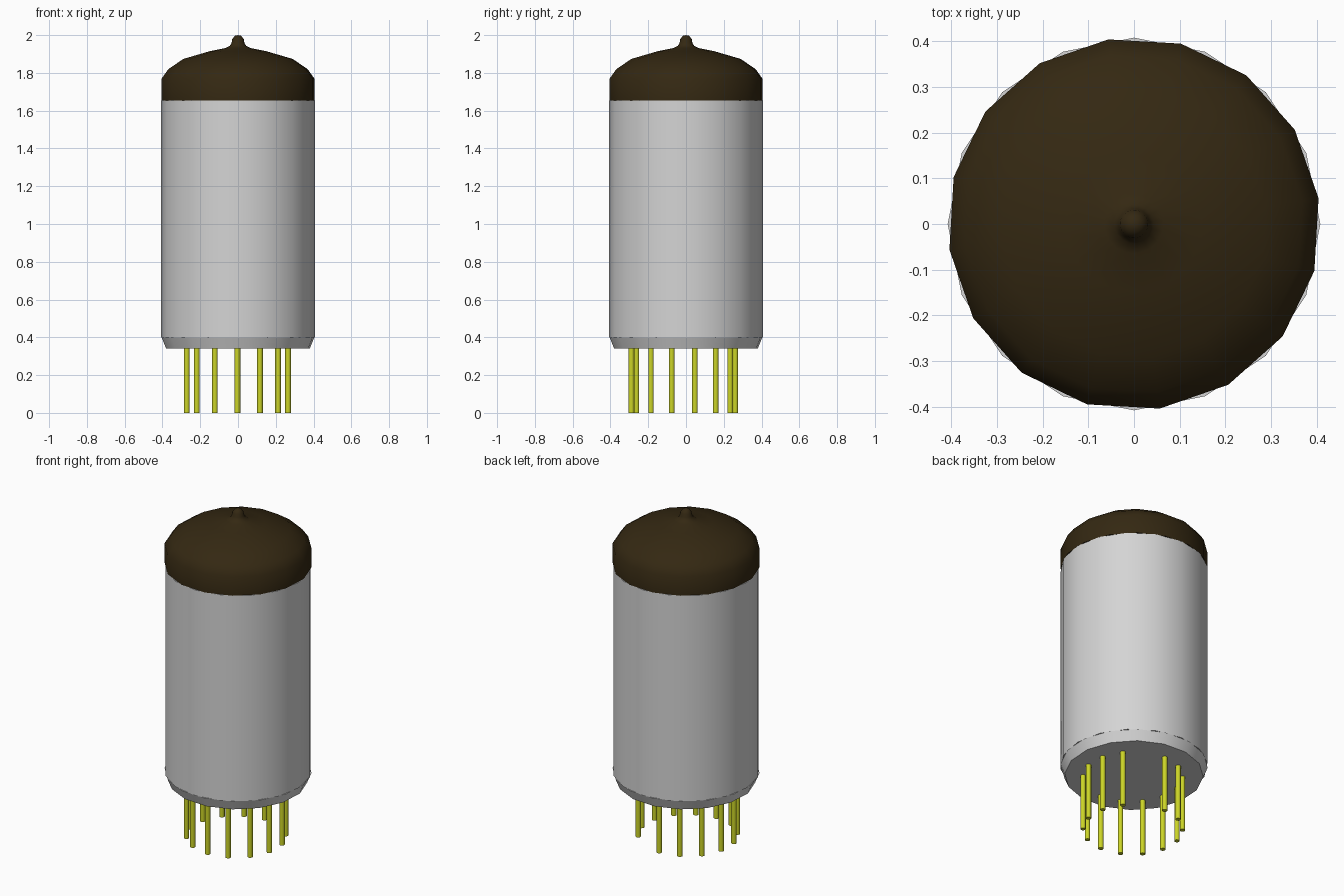
import bpy, bmesh, math

cube = bpy.data.objects.get("Cube")
if cube:
    bpy.data.objects.remove(cube, do_unlink=True)


def material(name, rgb):
    m = bpy.data.materials.new(name)
    m.use_nodes = True
    m.diffuse_color = (*rgb, 1)
    m.node_tree.nodes["Principled BSDF"].inputs["Base Color"].default_value = (*rgb, 1)
    return m


GREY = material("light grey", (0.66, 0.66, 0.66))
BROWN = material("dark brown", (0.034, 0.021, 0.006))
YELLOW = material("yellow green metal", (0.60, 0.66, 0.02))


def lathe(name, profile, mat, sides=16, phase=0.0, location=(0, 0, 0), angle=35):
    """Spin (radius, height) points, listed bottom to top, and cap open ends."""
    bm = bmesh.new()
    rings = []
    for r, z in profile:
        if r == 0:
            rings.append([bm.verts.new((0, 0, z))])
        else:
            turns = [phase + math.tau * i / sides for i in range(sides)]
            rings.append([bm.verts.new((r * math.cos(t), r * math.sin(t), z)) for t in turns])
    for low, high in zip(rings, rings[1:]):
        for i in range(sides):
            j = (i + 1) % sides
            if len(high) == 1:
                bm.faces.new((low[i], low[j], high[0]))
            else:
                bm.faces.new((low[i], low[j], high[j], high[i]))
    bm.faces.new(rings[0][::-1])
    if len(rings[-1]) > 1:
        bm.faces.new(rings[-1])
    mesh = bpy.data.meshes.new(name)
    bm.to_mesh(mesh)
    bm.free()
    mesh.materials.append(mat)
    ob = bpy.data.objects.new(name, mesh)
    ob.location = location
    bpy.context.collection.objects.link(ob)
    bpy.ops.object.select_all(action='DESELECT')
    ob.select_set(True)
    bpy.context.view_layer.objects.active = ob
    bpy.ops.object.shade_smooth_by_angle(angle=math.radians(angle))
    return ob


TWIST = math.radians(7.9)

# Cylindrical sleeve
lathe("sleeve", [(0.408, 0.40), (0.408, 1.655)], GREY)

# Chamfered base plate
lathe("base", [(0.384, 0.34), (0.408, 0.40)], GREY, phase=TWIST, angle=25)

# Domed cap with the sealed nipple on top
lathe("dome", [(0.408, 1.655), (0.408, 1.77), (0.372, 1.82), (0.292, 1.874),
               (0.150, 1.915), (0.065, 1.932), (0.043, 1.944), (0.034, 1.96),
               (0.031, 1.978), (0.018, 1.996), (0, 2.0)],
      BROWN, phase=TWIST, angle=50)

# Ring of pins: fourteen places, one left empty as the key gap
SLOTS, GAP, RING = 14, 6, 0.275
for k in range(SLOTS):
    if k == GAP:
        continue
    a = -math.pi / 2 + math.tau * k / SLOTS
    lathe(f"pin_{k + 1}", [(0.015, 0.0), (0.015, 0.35)], YELLOW, sides=10,
          location=(RING * math.cos(a) - 0.003, RING * math.sin(a) - 0.014, 0), angle=40)
